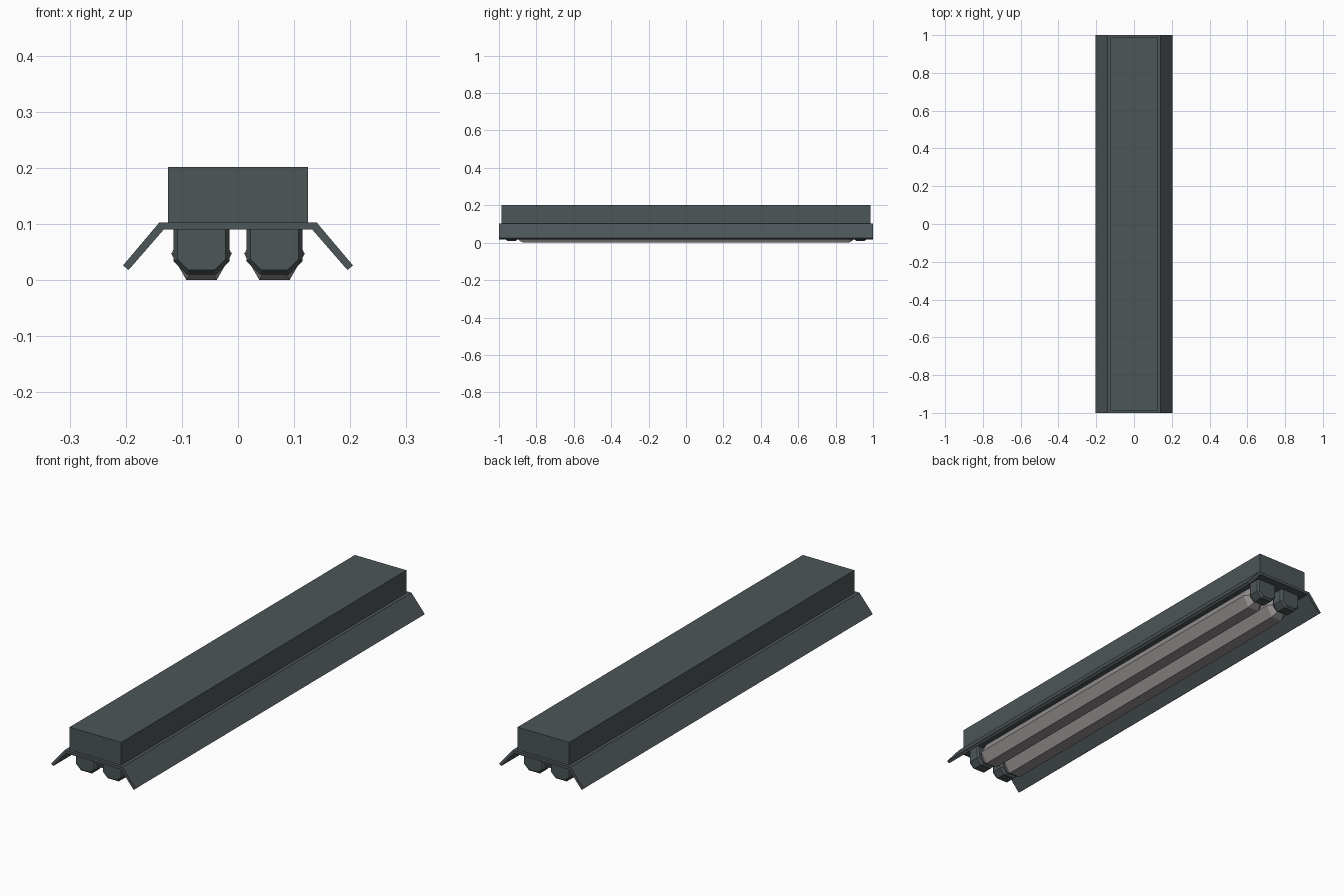
import bpy, bmesh, math

if "Cube" in bpy.data.objects:
    bpy.data.objects.remove(bpy.data.objects["Cube"])

def material(name, rgb):
    m = bpy.data.materials.new(name)
    m.diffuse_color = (*rgb, 1)
    m.use_nodes = True
    m.node_tree.nodes["Principled BSDF"].inputs["Base Color"].default_value = m.diffuse_color
    return m

DARK = material("dark slate metal", (0.075, 0.092, 0.098))
GLASS = material("warm grey glass", (0.30, 0.285, 0.28))

def loft(name, rings, mat):
    """Closed solid through rings of (x, z) profiles, each placed at a y position."""
    bm = bmesh.new()
    loops = [[bm.verts.new((x, y, z)) for x, z in prof] for y, prof in rings]
    n = len(loops[0])
    for a, b in zip(loops, loops[1:]):
        for i in range(n):
            j = (i + 1) % n
            bm.faces.new((a[i], a[j], b[j], b[i]))
    bm.faces.new(loops[0])
    bm.faces.new(loops[-1])
    bmesh.ops.recalc_face_normals(bm, faces=bm.faces)
    me = bpy.data.meshes.new(name)
    bm.to_mesh(me)
    bm.free()
    me.materials.append(mat)
    ob = bpy.data.objects.new(name, me)
    bpy.context.collection.objects.link(ob)
    return ob

def mirrored(half):
    return half + [(-x, z) for x, z in reversed(half)]

# Housing box on top
box = mirrored([(0.125, 0.10), (0.125, 0.202)])
loft("housing", [(-0.987, box), (0.987, box)], DARK)

# Folded reflector with two sloping wings
wing = mirrored([(0.132, 0.0905), (0.195, 0.018), (0.205, 0.026), (0.14, 0.103)])
loft("reflector", [(-1, wing), (1, wing)], DARK)

def hexagon(cx, r):
    return [(cx + r * math.cos(k * math.pi / 3), 0.047 + r * math.sin(k * math.pi / 3))
            for k in range(6)]

def socket_profile(cx, half, shoulder, foot, bottom):
    pts = mirrored([(foot, bottom), (half, shoulder), (half, 0.092)])
    return [(cx + x, z) for x, z in pts]

for side, cx in (("left", -0.065), ("right", 0.065)):
    # Six-sided tube with tapered ends
    big, small = hexagon(cx, 0.054), hexagon(cx, 0.032)
    loft(f"{side}_tube", [(-0.902, small), (-0.872, big), (0.872, big), (0.902, small)], GLASS)
    # Bevelled sockets at both ends
    full = socket_profile(cx, 0.05, 0.034, 0.026, 0.010)
    inset = socket_profile(cx, 0.043, 0.037, 0.023, 0.018)
    for end, s in (("front", -1), ("back", 1)):
        loft(f"{side}_{end}_socket",
             [(s * 0.965, inset), (s * 0.955, full), (s * 0.91, full), (s * 0.90, inset)], DARK)
